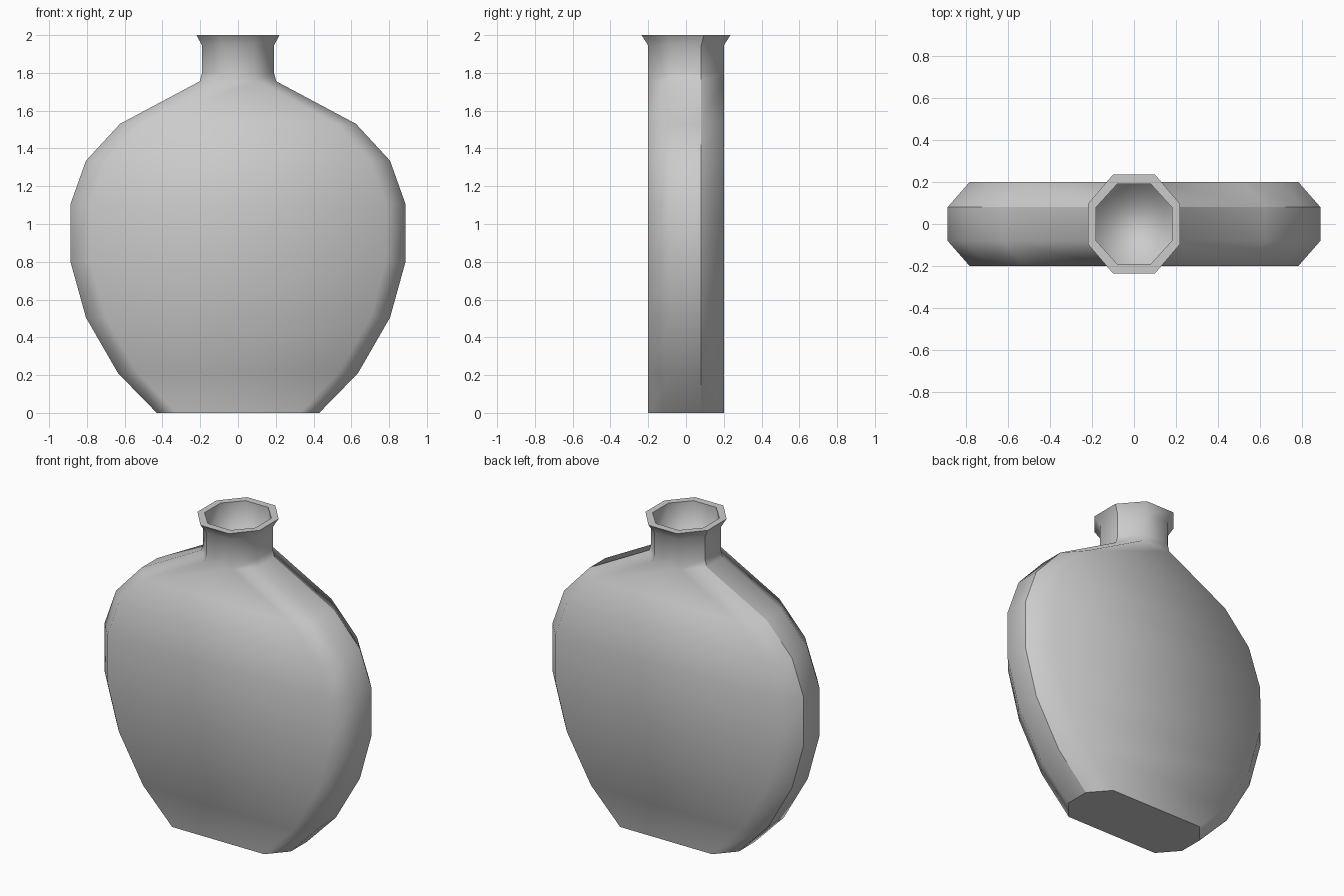
import bpy, bmesh

cube = bpy.data.objects.get("Cube")
if cube:
    bpy.data.objects.remove(cube, do_unlink=True)

# Plain grey surface
grey = bpy.data.materials.new("plain_grey")
grey.use_nodes = True
colour = (0.6, 0.6, 0.6, 1)
grey.diffuse_color = colour
grey.node_tree.nodes["Principled BSDF"].inputs["Base Color"].default_value = colour

SIDES = 8
DEPTH, CUT_X, CUT_Y = 0.2, 0.105, 0.12
bm = bmesh.new()


def ring(z, hx, hy=DEPTH, cx=CUT_X, cy=CUT_Y):
    """Rectangle with cut corners, anticlockwise from the right side."""
    quarter = [(hx, hy - cy), (hx - cx, hy)]
    half = quarter + [(-x, y) for x, y in reversed(quarter)]
    return [bm.verts.new((x, y, z)) for x, y in half + [(-x, -y) for x, y in half]]


def sharpen(loop):
    for i in range(SIDES):
        bm.edges.get((loop[i], loop[(i + 1) % SIDES])).smooth = False


# Outer wall: height and half width, from the base up to the neck
profile = [(0, 0.43), (0.21, 0.635), (0.505, 0.805), (0.8, 0.887),
           (1.105, 0.887), (1.335, 0.805), (1.53, 0.625),
           (1.755, 0.203), (1.8, 0.19), (1.945, 0.19)]
rings = [ring(z, w) for z, w in profile]

# Flared lip, then the well inside the neck
lip = ring(2, 0.22, 0.235, 0.12, 0.14)
mouth = ring(2, 0.18, 0.19, 0.1, 0.11)
well = ring(1.76, 0.18, 0.19, 0.1, 0.11)
rings += [lip, mouth, well]

for low, high in zip(rings, rings[1:]):
    for i in range(SIDES):
        j = (i + 1) % SIDES
        bm.faces.new((low[i], low[j], high[j], high[i]))
bm.faces.new(reversed(rings[0]))
bm.faces.new(well)

# Soft shading, with crisp base, lip and rear side edges
for face in bm.faces:
    face.smooth = True
for loop in (rings[0], lip, mouth):
    sharpen(loop)
outer = rings[:-2]
for low, high in zip(outer, outer[1:]):
    for i in (0, 3):
        bm.edges.get((low[i], high[i])).smooth = False

mesh = bpy.data.meshes.new("flask")
bm.to_mesh(mesh)
bm.free()
mesh.materials.append(grey)
flask = bpy.data.objects.new("flask", mesh)
bpy.context.collection.objects.link(flask)
